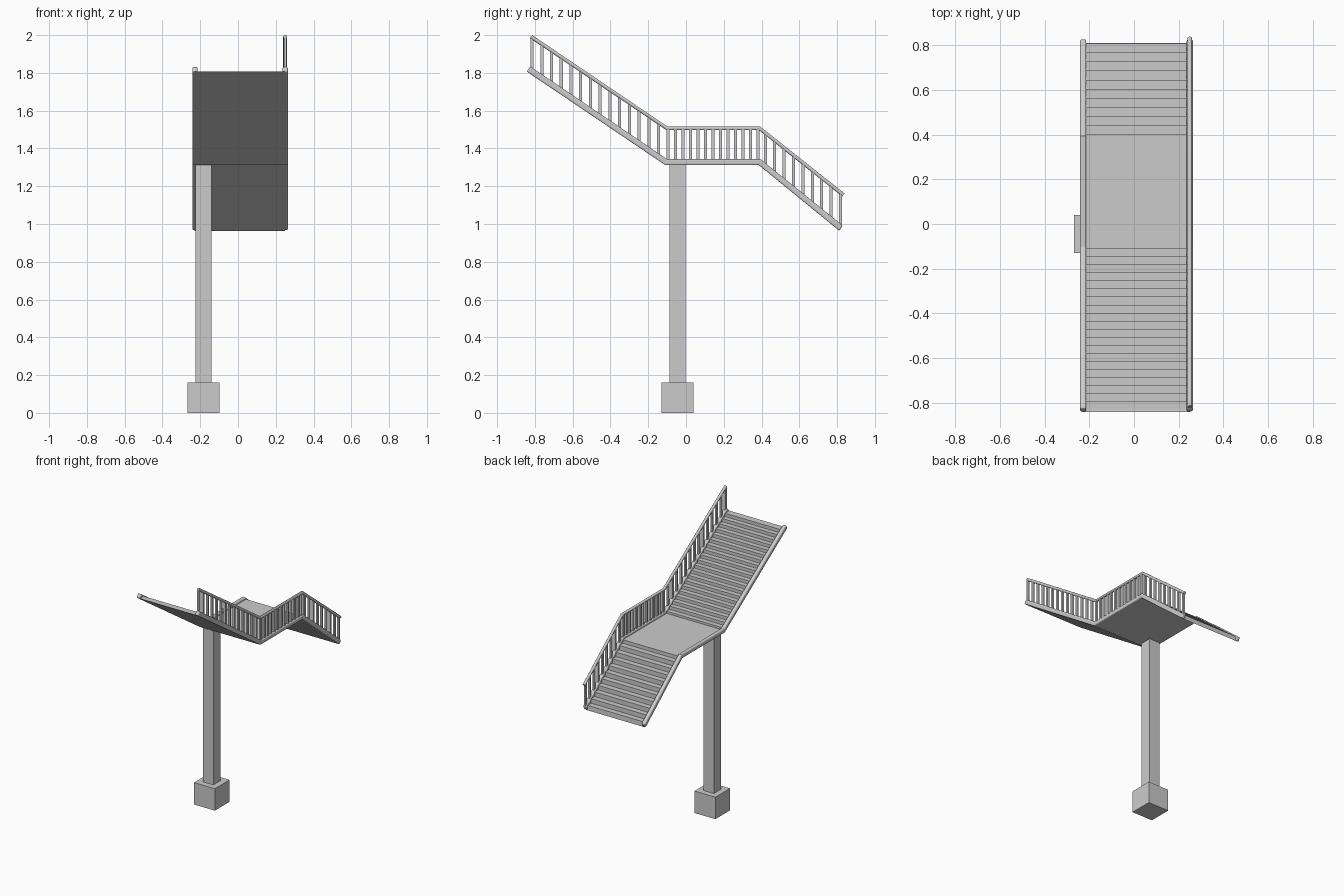
import bpy, bmesh

if "Cube" in bpy.data.objects:
    bpy.data.objects.remove(bpy.data.objects["Cube"])

# Side lines (y, z) of the staircase: underside, kerb top and handrail centre
UNDER = [(-0.843, 1.807), (-0.11, 1.312), (0.385, 1.312), (0.812, 0.964)]
KERB = [(-0.824, 1.834), (-0.1, 1.343), (0.395, 1.343), (0.83, 0.992)]
RAIL = [(-0.82, 1.9915), (-0.1, 1.506), (0.39, 1.506), (0.833, 1.154)]


def extrude_profile(name, pts, x0, x1, bevel=0):
    """Extrude a closed (y, z) profile from x0 to x1."""
    bm = bmesh.new()
    face = bm.faces.new([bm.verts.new((x0, y, z)) for y, z in pts])
    ext = bmesh.ops.extrude_face_region(bm, geom=[face])
    verts = [g for g in ext["geom"] if isinstance(g, bmesh.types.BMVert)]
    bmesh.ops.translate(bm, verts=verts, vec=(x1 - x0, 0, 0))
    bmesh.ops.recalc_face_normals(bm, faces=bm.faces)
    me = bpy.data.meshes.new(name)
    bm.to_mesh(me)
    bm.free()
    ob = bpy.data.objects.new(name, me)
    bpy.context.collection.objects.link(ob)
    if bevel:
        mod = ob.modifiers.new("rounding", "BEVEL")
        mod.width, mod.segments, mod.limit_method = bevel, 3, "ANGLE"
        mod.angle_limit = 1.2
    return ob


def box(name, x, y, z):
    return extrude_profile(name, [(y[0], z[0]), (y[1], z[0]), (y[1], z[1]), (y[0], z[1])], *x)


def height(line, y):
    """Height of a side line at y."""
    for (ya, za), (yb, zb) in zip(line, line[1:]):
        if y <= yb:
            break
    return za + (zb - za) * (y - ya) / (yb - ya)


# Stepped slab: upper flight, landing and lower flight
steps = []
run, rise = 0.036, 0.0243
for i in range(20, 0, -1):
    z = 1.32 + i * rise
    steps += [(-0.11 - i * run, z), (-0.11 - (i - 1) * run, z)]
steps += [(-0.11, 1.328), (0.4, 1.328)]
run, rise = 0.041, 0.0335
for i in range(1, 11):
    z = 1.335 - i * rise
    steps += [(0.4 + (i - 1) * run, z), (0.4 + i * run, z)]
extrude_profile("stepped_slab", steps + UNDER[::-1], -0.23, 0.25)

# Rounded kerbs on both sides
for side, x0, x1 in (("left", -0.242, -0.214), ("right", 0.236, 0.264)):
    extrude_profile(side + "_kerb", KERB + UNDER[::-1], x0, x1, 0.008)

# Handrail on the right side only
curve = bpy.data.curves.new("handrail", "CURVE")
curve.dimensions = "3D"
curve.bevel_depth, curve.bevel_resolution, curve.use_fill_caps = 0.0105, 3, True
spline = curve.splines.new("POLY")
spline.points.add(len(RAIL) - 1)
for p, (y, z) in zip(spline.points, RAIL):
    p.co = (0.25, y, z, 1)
bpy.context.collection.objects.link(bpy.data.objects.new("handrail", curve))

# Balusters, evenly spaced within each section
HALF = 0.008
for section, y0, y1, count in (("upper", -0.815, -0.145, 14),
                               ("landing", -0.095, 0.38, 13),
                               ("lower", 0.42, 0.818, 9)):
    for i in range(count):
        y = y0 + (y1 - y0) * i / (count - 1)
        a, b = y - HALF, y + HALF
        extrude_profile(f"{section}_baluster_{i + 1}",
                        [(a, height(KERB, a) - 0.006), (b, height(KERB, b) - 0.006),
                         (b, height(RAIL, b)), (a, height(RAIL, a))], 0.243, 0.257)

# Column and footing
box("column", (-0.226, -0.14), (-0.088, -0.002), (0.15, 1.315))
box("footing", (-0.268, -0.097), (-0.131, 0.04), (0, 0.162))
